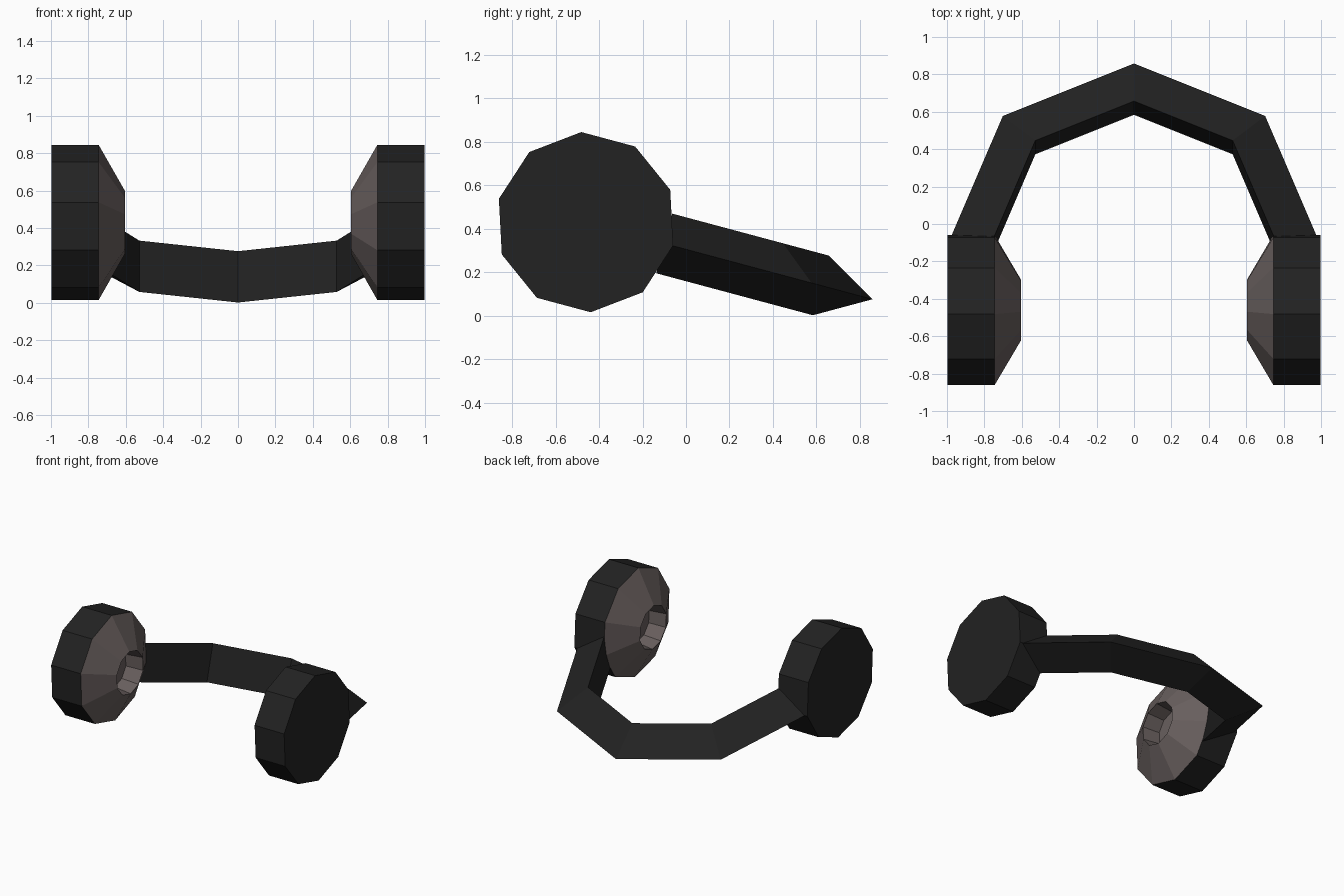
import bpy, bmesh
from math import cos, sin, pi, radians
from mathutils import Matrix, Vector

if "Cube" in bpy.data.objects:
    bpy.data.objects.remove(bpy.data.objects["Cube"])

TILT = Matrix.Rotation(radians(-15), 4, 'X')
BAND_CENTRE = Vector((0, -0.10, 0.332))
CUP_CENTRE = Vector((0, -0.46, 0.43))
SIDES = 10


def material(name, rgb):
    m = bpy.data.materials.new(name)
    m.diffuse_color = (*rgb, 1)
    m.use_nodes = True
    m.node_tree.nodes["Principled BSDF"].inputs["Base Color"].default_value = m.diffuse_color
    return m


black = material("black_plastic", (0.016, 0.016, 0.016))
padding = material("brown_padding", (0.14, 0.115, 0.112))


def finish(bm, name, mat, centre, mirror=False):
    bmesh.ops.recalc_face_normals(bm, faces=bm.faces)
    bm.transform(Matrix.Translation(centre) @ TILT)
    me = bpy.data.meshes.new(name)
    bm.to_mesh(me)
    bm.free()
    me.materials.append(mat)
    ob = bpy.data.objects.new(name, me)
    bpy.context.collection.objects.link(ob)
    if mirror:
        ob.modifiers.new("Mirror", 'MIRROR').use_clip = False
    return ob


def bridge(bm, a, b):
    n = len(a)
    for i in range(n):
        j = (i + 1) % n
        bm.faces.new((a[i], a[j], b[j], b[i]))


def lathe_x(name, profile, mat, first_cap, last_cap):
    """Ten-sided turning about x from (x, radius) pairs, mirrored to both ears."""
    bm = bmesh.new()
    rings = [[bm.verts.new((x, r * cos(2 * pi * k / SIDES), r * sin(2 * pi * k / SIDES)))
              for k in range(SIDES)] for x, r in profile]
    for a, b in zip(rings, rings[1:]):
        bridge(bm, a, b)
    if first_cap:
        bm.faces.new(rings[0])
    if last_cap:
        bm.faces.new(rings[-1])
    return finish(bm, name, mat, CUP_CENTRE, mirror=True)


# Ear cups: flat decagonal drums
lathe_x("ear_cups", [(0.998, 0.415), (0.745, 0.415)], black, True, True)

# Ear cushions: tapered rings with a recess down to the cup
lathe_x("ear_cushions", [(0.745, 0.415), (0.603, 0.166), (0.74, 0.15)],
        padding, False, True)

# Headband: half of an eight-segment ring with a triangular section
bm = bmesh.new()
section = [(0.992, 0), (0.746, 0.142), (0.746, -0.142)]
rings = [[bm.verts.new((r * cos(k * pi / 4), r * sin(k * pi / 4), z)) for r, z in section]
         for k in range(5)]
for a, b in zip(rings, rings[1:]):
    bridge(bm, a, b)
bm.faces.new(rings[0])
bm.faces.new(rings[-1])
finish(bm, "headband", black, BAND_CENTRE)
